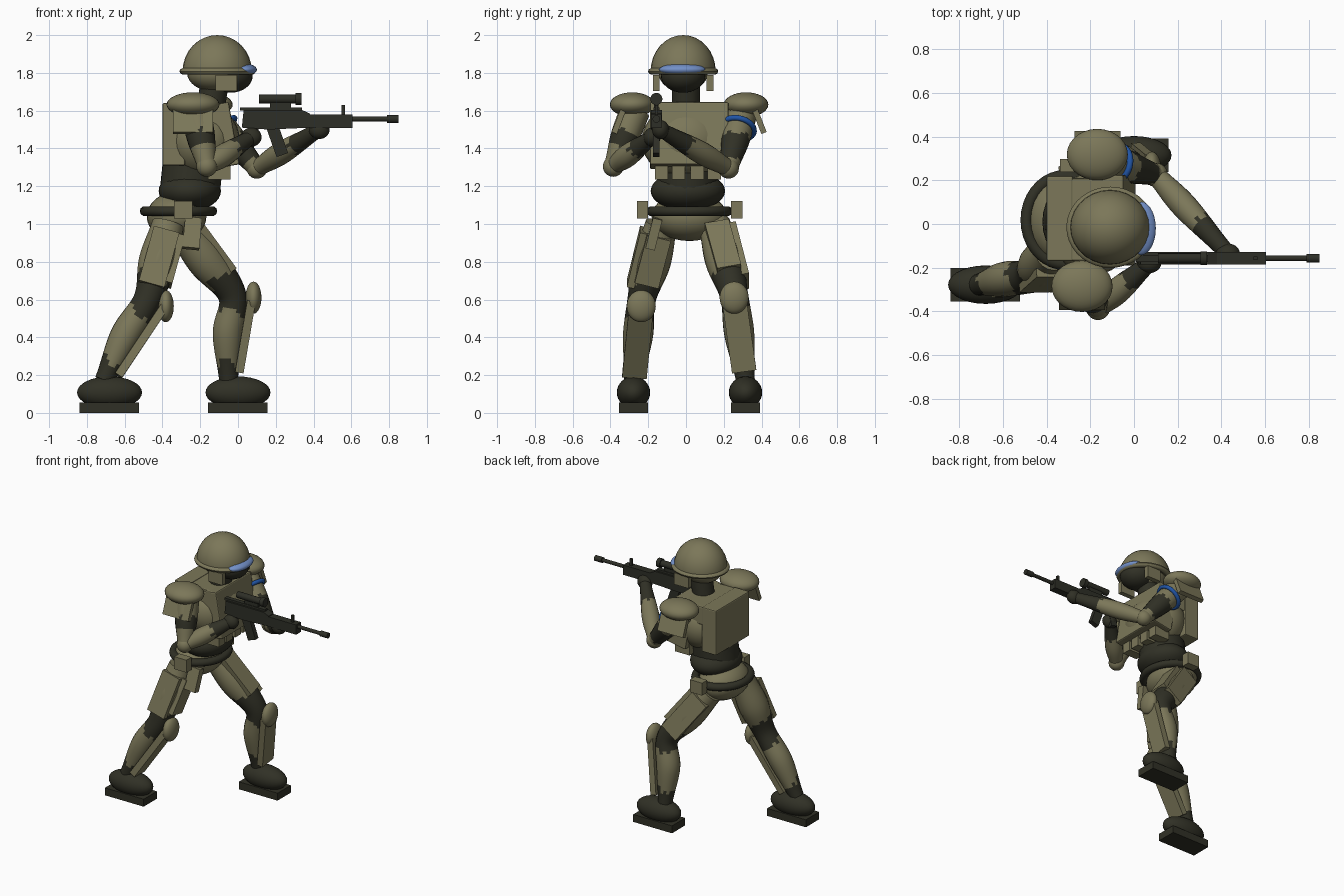
import bpy, bmesh, math, random
from mathutils import Vector, Matrix

if "Cube" in bpy.data.objects:
    bpy.data.objects.remove(bpy.data.objects["Cube"])

random.seed(4)


def mat(name, rgb):
    m = bpy.data.materials.new(name)
    m.diffuse_color = (*rgb, 1)
    m.use_nodes = True
    m.node_tree.nodes["Principled BSDF"].inputs["Base Color"].default_value = m.diffuse_color
    return m


KHAKI = mat("khaki", (0.20, 0.185, 0.10))
DARK = mat("dark_olive", (0.03, 0.03, 0.019))
GUN = mat("gunmetal", (0.027, 0.028, 0.02))
VISOR = mat("visor_blue", (0.17, 0.28, 0.58))
BLUE = mat("armband_blue", (0.015, 0.09, 0.38))


def finish(name, bm, mats, smooth=True, bevel=0):
    bmesh.ops.recalc_face_normals(bm, faces=bm.faces)
    me = bpy.data.meshes.new(name)
    bm.to_mesh(me)
    bm.free()
    for m in mats:
        me.materials.append(m)
    ob = bpy.data.objects.new(name, me)
    bpy.context.collection.objects.link(ob)
    if bevel:
        b = ob.modifiers.new("bevel", 'BEVEL')
        b.width, b.segments = bevel, 2
    if smooth:
        bpy.ops.object.select_all(action='DESELECT')
        bpy.context.view_layer.objects.active = ob
        ob.select_set(True)
        bpy.ops.object.shade_smooth_by_angle(angle=math.radians(40))
    return ob


def ball(name, c, r, m, cut=None):
    """Ellipsoid; everything below local height cut is removed."""
    bm = bmesh.new()
    bmesh.ops.create_uvsphere(bm, u_segments=28, v_segments=16, radius=1)
    if cut is not None:
        g = bm.verts[:] + bm.edges[:] + bm.faces[:]
        cutres = bmesh.ops.bisect_plane(bm, geom=g, plane_co=(0, 0, cut), plane_no=(0, 0, -1), clear_outer=True)
        bmesh.ops.contextual_create(bm, geom=[e for e in cutres["geom_cut"] if isinstance(e, bmesh.types.BMEdge)])
    bmesh.ops.transform(bm, matrix=Matrix.Translation(c) @ Matrix.Diagonal((*r, 1)), verts=bm.verts)
    return finish(name, bm, [m])


def box(name, lo, hi, m, pitch=0, bevel=0):
    bm = bmesh.new()
    lo, hi = Vector(lo), Vector(hi)
    bmesh.ops.create_cube(bm, size=1, matrix=Matrix.Translation((lo + hi) / 2)
                          @ Matrix.Rotation(pitch, 4, 'Y') @ Matrix.Diagonal((*(hi - lo), 1)))
    return finish(name, bm, [m], False, bevel)


def frame(a, b, hint):
    """Matrix at the middle of a-b: z along it, x towards hint."""
    a, b = Vector(a), Vector(b)
    z = (b - a).normalized()
    x = Vector(hint)
    x = (x - z * x.dot(z)).normalized()
    r = Matrix((x, z.cross(x), z)).transposed().to_4x4()
    return Matrix.Translation((a + b) / 2) @ r, (b - a).length


def plate(name, a, b, hint, thick, width, m):
    bm = bmesh.new()
    M, L = frame(a, b, hint)
    bmesh.ops.create_cube(bm, size=1, matrix=M @ Matrix.Diagonal((thick, width, L, 1)))
    return finish(name, bm, [m], False)


def rod(name, a, b, r, m, r2=None):
    bm = bmesh.new()
    M, L = frame(a, b, (0.13, 0.98, 0.3))
    bmesh.ops.create_cone(bm, cap_ends=True, segments=20, radius1=r, radius2=r2 or r, depth=L, matrix=M)
    return finish(name, bm, [m])


def ring(name, M, major, minor, m, n=36, k=10):
    bm = bmesh.new()
    vs = [[bm.verts.new(M @ Vector(((major + minor * math.cos(v)) * math.cos(u),
                                    (major + minor * math.cos(v)) * math.sin(u), minor * math.sin(v))))
           for v in (2 * math.pi * j / k for j in range(k))] for u in (2 * math.pi * i / n for i in range(n))]
    for i in range(n):
        for j in range(k):
            a, b = vs[i], vs[(i + 1) % n]
            bm.faces.new((a[j], b[j], b[(j + 1) % k], a[(j + 1) % k]))
    return finish(name, bm, [m])


def limb(name, pts, radii, dark, n=40, k=18):
    """Round limb through pts; dark lists (start, end) bands with ragged edges."""
    P = [Vector(p) for p in pts]
    P = [2 * P[0] - P[1]] + P + [2 * P[-1] - P[-2]]
    R = [radii[0]] + list(radii) + [radii[-1]]
    spl = lambda a, b, c, d, t: 0.5 * (2 * b + (c - a) * t + (2 * a - 5 * b + 4 * c - d) * t * t
                                       + (3 * b - a - 3 * c + d) * t ** 3)
    s = len(pts) - 1

    def at(u, A):
        i = min(int(u * s), s - 1)
        return spl(*A[i:i + 4], u * s - i)
    bm = bmesh.new()
    rows = []
    for i in range(n + 1):
        u = i / n
        M, _ = frame(at(max(u - .01, 0), P), at(min(u + .01, 1), P), (1, 0, 0.5))
        M.translation = at(u, P)
        rows.append([bm.verts.new(M @ Vector((at(u, R) * math.cos(t), at(u, R) * math.sin(t), 0)))
                     for t in (2 * math.pi * j / k for j in range(k))])
    rag = [random.uniform(-.035, .035) for _ in range(k)]
    for i in range(n):
        for j in range(k):
            q = (j + 1) % k
            f = bm.faces.new((rows[i][j], rows[i][q], rows[i + 1][q], rows[i + 1][j]))
            u = (i + .5) / n + rag[j]
            f.material_index = int(any(a < u < b for a, b in dark))
    bm.faces.new(rows[0])
    bm.faces.new(rows[-1]).material_index = int(dark[-1][1] > 1)
    return finish(name, bm, [KHAKI, DARK])


# head and helmet
HY = -0.015
ball("helmet_dome", (-0.11, HY, 1.81), (0.183, 0.172, 0.19), KHAKI, cut=-0.05)
bm_m = Matrix.Translation((-0.108, HY, 1.808)) @ Matrix.Diagonal((1, 0.92, 0.75, 1))
ring("helmet_brim", bm_m, 0.178, 0.024, KHAKI)
ball("helmet_liner", (-0.12, HY, 1.80), (0.15, 0.13, 0.1), KHAKI)
ball("face_mask", (-0.04, HY, 1.785), (0.118, 0.118, 0.09), DARK)
ball("goggles", (0.03, -0.02, 1.817), (0.07, 0.123, 0.033), VISOR)
for s in (-1, 1):
    box("cheek_guard", (-0.12, HY + s * 0.142 - 0.018, 1.705), (-0.005, HY + s * 0.142 + 0.018, 1.79), KHAKI)
rod("neck", (-0.15, 0, 1.58), (-0.125, 0, 1.74), 0.075, DARK)

# torso
ball("chest", (-0.19, 0, 1.44), (0.2, 0.235, 0.2), KHAKI)
box("chest_plate", (-0.18, -0.19, 1.3), (-0.02, 0.225, 1.635), KHAKI, -0.17, 0.008)
box("shoulder_yoke", (-0.3, -0.17, 1.5), (-0.06, 0.21, 1.635), KHAKI, 0, 0.01)
box("backpack", (-0.4, -0.17, 1.31), (-0.28, 0.22, 1.64), KHAKI, 0, 0.008)
for y in (-0.13, -0.04, 0.06, 0.15):
    box("chest_pouch", (-0.16, y - 0.035, 1.235), (-0.04, y + 0.035, 1.32), KHAKI)
ball("waist", (-0.255, 0.01, 1.175), (0.165, 0.197, 0.105), DARK)
rod("midriff", (-0.255, 0.01, 1.17), (-0.235, 0.01, 1.36), 0.16, DARK)
ring("belt", Matrix.Translation((-0.315, 0.018, 1.068)) @ Matrix.Diagonal((1, 1.12, 1, 1)), 0.178, 0.027, DARK)
ball("pelvis", (-0.325, 0.018, 1.04), (0.158, 0.2, 0.13), KHAKI)
for y in (-0.23, 0.268):
    box("belt_pouch", (-0.34, y - 0.03, 1.03), (-0.24, y + 0.03, 1.122), KHAKI)
plate("holster", (-0.235, -0.15, 1.03), (-0.25, -0.19, 0.87), (0, 1, 0), 0.05, 0.09, KHAKI)

# legs: hip, knee, ankle, foot centre x, knee pad
legs = {
    "right": ((-0.37, -0.13, 1.0), (-0.48, -0.235, 0.6), (-0.71, -0.278, 0.17), -0.68, (-0.382, -0.237, 0.565), -1),
    "left": ((-0.31, 0.15, 1.0), (-0.03, 0.255, 0.62), (-0.05, 0.315, 0.17), 0.0, (0.082, 0.255, 0.61), 1),
}
for side, (hip, knee, ankle, fx, pad, s) in legs.items():
    h, k, a, p = map(Vector, (hip, knee, ankle, pad))
    back = Vector((-0.015, 0, 0))
    limb(side + "_leg", (h, h.lerp(k, .5), k, k.lerp(a, .45) + back, a),
         (0.085, 0.102, 0.075, 0.08, 0.05), [(0.36, 0.6), (0.9, 1.1)])
    fwd = Vector((-(k - h).z, 0, (k - h).x)).normalized()
    # thigh armour on the front and outer side
    plate(side + "_thigh_front_plate", h.lerp(k, .12) + fwd * .085, h.lerp(k, .75) + fwd * .085,
          fwd, 0.04, 0.13, KHAKI)
    out = Vector((0, s, 0))
    plate(side + "_thigh_side_plate", h.lerp(k, .08) + out * .085, h.lerp(k, .8) + out * .08,
          out, 0.04, 0.14, KHAKI)
    ball(side + "_knee_pad", p, (0.042, 0.077, 0.085), KHAKI)
    # shin guard
    fw = Vector((-(a - k).z, 0, (a - k).x)).normalized()
    plate(side + "_shin_guard", p - fw * .01 + Vector((0, 0, -.01)), k.lerp(a, .88) + fw * .055,
          fw, 0.045, 0.13, KHAKI)
    # boot and sole
    ball(side + "_boot", (fx, a.y, 0.108), (0.172, 0.088, 0.085), DARK)
    box(side + "_sole", (fx - 0.16, a.y - 0.077, 0), (fx + 0.157, a.y + 0.077, 0.055), DARK)

# arms: shoulder, elbow, hand, pauldron centre
arms = {
    "right": ((-0.225, -0.27, 1.6), (-0.165, -0.385, 1.305), (0.07, -0.18, 1.46), (-0.238, -0.285, 1.632), -1),
    "left": ((-0.165, 0.3, 1.6), (0.1, 0.225, 1.295), (0.43, -0.135, 1.5), (-0.168, 0.318, 1.632), 1),
}
for side, (sh, el, ha, pc, s) in arms.items():
    S, E, H, C = map(Vector, (sh, el, ha, pc))
    limb(side + "_upper_arm", (S, S.lerp(E, .5), E), (0.08, 0.075, 0.05),
         [(0.42, 0.68)] if s < 0 else [(0.5, 0.9)], n=24)
    limb(side + "_forearm", (E, E.lerp(H, .4), H), (0.045, 0.06, 0.038), [(0.68, 1.1)], n=24)
    ball(side + "_elbow_pad", E, (0.055, 0.055, 0.055), KHAKI)
    ball(side + "_glove", H, (0.055, 0.045, 0.05), DARK)
    ball(side + "_pauldron", C, (0.14, 0.118, 0.065), KHAKI)
    plate(side + "_shoulder_flap", C + Vector((0, s * .04, -.01)), C + Vector((0, s * .095, -.15)),
          (0, s, 0), 0.03, 0.21, KHAKI)
S, E = Vector(arms["left"][0]), Vector(arms["left"][1])
M, _ = frame(S.lerp(E, .2), S.lerp(E, .42), (1, 0, 1))
ring("armband", M, 0.085, 0.015, BLUE)

# rifle
GY = -0.157


def part(name, x0, x1, z0, z1, w, pitch=0):
    return box(name, (x0, GY - w, z0), (x1, GY + w, z1), GUN, pitch)


bm = bmesh.new()
outline = [(0.02, 1.51), (0.16, 1.5), (0.38, 1.51), (0.38, 1.585), (0.34, 1.603), (0.03, 1.603)]
f = bm.faces.new([bm.verts.new((x, GY - 0.029, z)) for x, z in outline])
e = bmesh.ops.extrude_face_region(bm, geom=[f])
bmesh.ops.translate(bm, vec=(0, 0.058, 0), verts=[v for v in e["geom"] if isinstance(v, bmesh.types.BMVert)])
finish("rifle_receiver", bm, [GUN], False)
part("rifle_handguard", 0.38, 0.605, 1.508, 1.58, 0.028)
part("rifle_rail", 0.01, 0.34, 1.6, 1.617, 0.016)
part("rifle_front_sight", 0.548, 0.566, 1.575, 1.63, 0.008)
part("scope_mount", 0.17, 0.28, 1.61, 1.65, 0.012)
plate("rifle_magazine", (0.18, GY, 1.52), (0.235, GY, 1.365), (1, 0, 0), 0.065, 0.035, GUN)
plate("rifle_grip", (0.09, GY, 1.53), (0.06, GY, 1.41), (1, 0, 0), 0.05, 0.035, GUN)
rod("rifle_barrel", (0.6, GY, 1.556), (0.84, GY, 1.556), 0.013, GUN)
rod("rifle_muzzle", (0.79, GY, 1.556), (0.85, GY, 1.556), 0.02, GUN)
rod("scope_tube", (0.11, GY, 1.662), (0.32, GY, 1.662), 0.023, GUN)
rod("scope_lens", (0.305, GY, 1.662), (0.335, GY, 1.662), 0.032, GUN)
